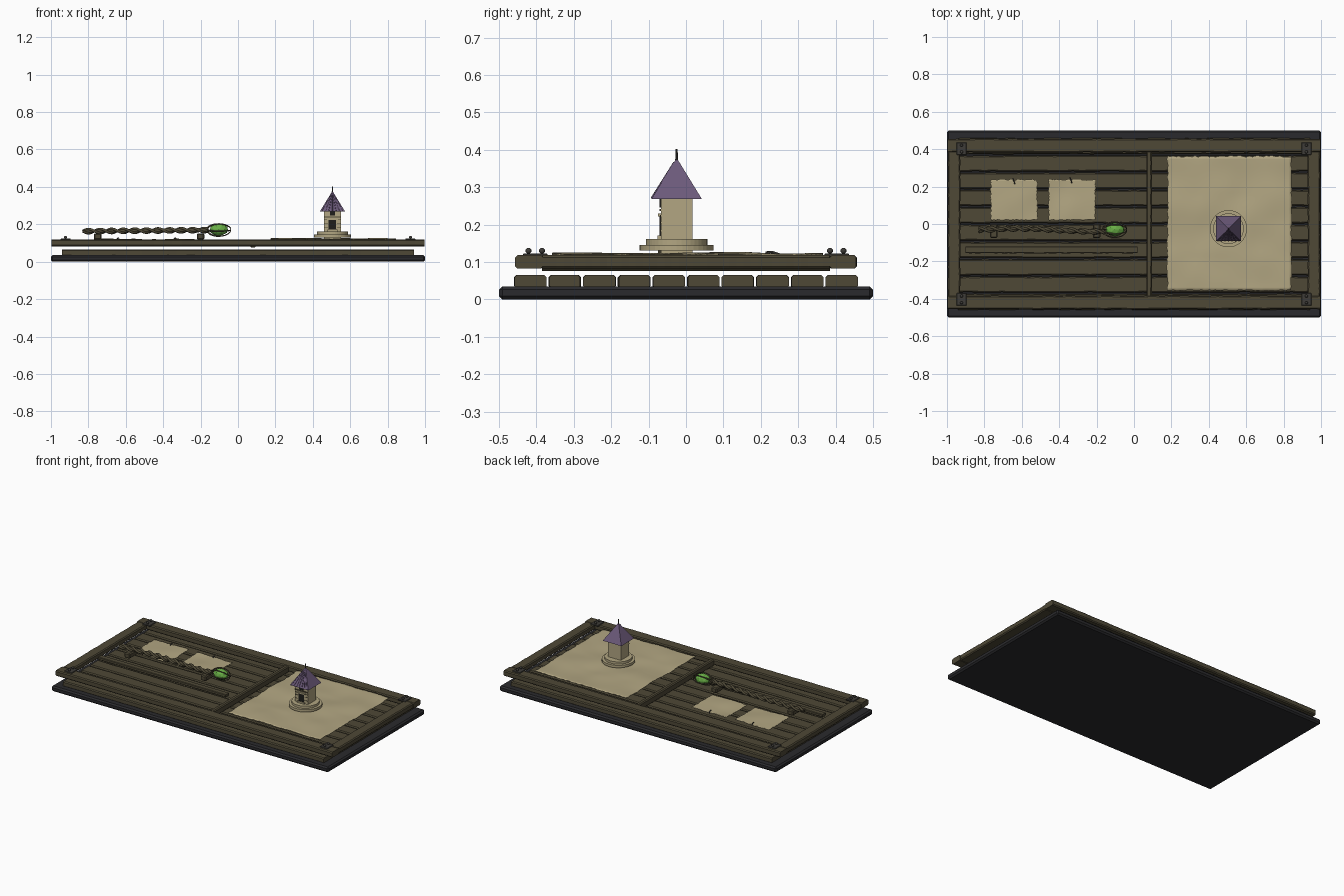
import bpy, bmesh, math, random
from mathutils import Vector, noise

if "Cube" in bpy.data.objects:
    bpy.data.objects.remove(bpy.data.objects["Cube"])
random.seed(4)

def srgb(r, g, b):
    f = lambda c: (c / 255 / 12.92) if c < 11 else ((c / 255 + 0.055) / 1.055) ** 2.4
    return (f(r), f(g), f(b), 1)

def material(name, *rgb):
    m = bpy.data.materials.new(name)
    m.diffuse_color = srgb(*rgb)
    m.use_nodes = True
    m.node_tree.nodes["Principled BSDF"].inputs["Base Color"].default_value = m.diffuse_color
    return m

WOOD = material("dark wood", 78, 72, 54)
SLATE = material("charcoal", 42, 42, 45)
IRON = material("iron", 62, 60, 56)
SAND = material("parchment", 178, 166, 130)
PURPLE = material("roof purple", 108, 90, 122)
GREEN = material("glowing green", 105, 175, 70)
BLACK = material("dark opening", 30, 29, 27)

def finish(name, bm, mat, smooth=False):
    bmesh.ops.recalc_face_normals(bm, faces=bm.faces)
    me = bpy.data.meshes.new(name)
    bm.to_mesh(me)
    bm.free()
    me.materials.append(mat)
    ob = bpy.data.objects.new(name, me)
    bpy.context.collection.objects.link(ob)
    for p in me.polygons:
        p.use_smooth = smooth
    return ob

def box(name, x, y, z, mat, bevel=0.0):
    bm = bmesh.new()
    bmesh.ops.create_cube(bm, size=1)
    for v in bm.verts:
        v.co = [(a + b) / 2 + c * (b - a) for (a, b), c in zip((x, y, z), v.co)]
    if bevel:
        bmesh.ops.bevel(bm, geom=bm.edges[:], offset=bevel, segments=1, affect='EDGES')
    return finish(name, bm, mat)

def cone(name, c, r1, r2, z0, z1, n, mat, rot=0.0, smooth=False):
    bm = bmesh.new()
    bmesh.ops.create_cone(bm, cap_ends=True, segments=n, radius1=r1, radius2=r2, depth=z1 - z0)
    cs, sn = math.cos(rot), math.sin(rot)
    for v in bm.verts:
        a, b, d = v.co
        v.co = (c[0] + a * cs - b * sn, c[1] + a * sn + b * cs, d + (z0 + z1) / 2)
    return finish(name, bm, mat, smooth)

def timber(name, length, y, z, mat, along='x', cross=0.0, rough=0.003, bevel=0.006):
    """Beam with a chamfered section whose long edges wander a little."""
    (a, b), (y0, y1), (z0, z1), n, k = length, y, z, 40, bevel
    sec = [(y0 + k, z0), (y1 - k, z0), (y1, z0 + k), (y1, z1 - k),
           (y1 - k, z1), (y0 + k, z1), (y0, z1 - k), (y0, z0 + k)]
    mid = (y0 + y1) / 2
    bm, rings = bmesh.new(), []
    for i in range(n + 1):
        t = a + (b - a) * i / n
        w = [random.uniform(0, rough) for _ in range(2)]
        ring = []
        for s, h in sec:
            s += -w[0] if s > mid else w[1]
            ring.append(bm.verts.new((t, s, h) if along == 'x' else (s, t, h)))
        rings.append(ring)
    for p, q in zip(rings, rings[1:]):
        for i in range(8):
            bm.faces.new((p[i], p[(i + 1) % 8], q[(i + 1) % 8], q[i]))
    bm.faces.new(rings[0])
    bm.faces.new(rings[-1])
    return finish(name, bm, mat)

def sheet(name, x, y, z, amp, seed, n=28):
    """Rippled parchment with ragged borders."""
    bm = bmesh.new()
    bmesh.ops.create_grid(bm, x_segments=n, y_segments=n, size=0.5)
    for v in bm.verts:
        u, w = v.co.x, v.co.y
        edge = max(abs(u), abs(w)) > 0.499
        px = (x[0] + x[1]) / 2 + u * (x[1] - x[0])
        py = (y[0] + y[1]) / 2 + w * (y[1] - y[0])
        h = noise.noise(Vector((px * 6, py * 6, seed)))
        j = 0.004 if edge else 0
        v.co = (px + random.uniform(-j, j), py + random.uniform(-j, j), z + amp * h)
    ob = finish(name, bm, SAND, True)
    mod = ob.modifiers.new("thickness", 'SOLIDIFY')
    mod.thickness = 0.003
    return ob

def tube(name, pts, r, mat, radii=None, res=2, cyclic=False):
    cu = bpy.data.curves.new(name, 'CURVE')
    cu.dimensions = '3D'
    cu.bevel_depth = r
    cu.bevel_resolution = res
    cu.use_fill_caps = True
    sp = cu.splines.new('POLY')
    sp.points.add(len(pts) - 1)
    sp.use_cyclic_u = cyclic
    for i, p in enumerate(pts):
        sp.points[i].co = (*p, 1)
        sp.points[i].radius = radii[i] if radii else 1
    cu.materials.append(mat)
    ob = bpy.data.objects.new(name, cu)
    bpy.context.collection.objects.link(ob)
    return ob

# Bottom slab and plank floor
box("bottom_slab", (-1, 1), (-0.5, 0.5), (0, 0.035), SLATE, 0.009)
for i in range(10):
    y = -0.46 + i * 0.0925
    timber("floor_plank", (-0.94, 0.94), (y, y + 0.0875), (0.03, 0.065), WOOD)

# Raised rim, divider and tray strip
for s in (-1, 1):
    timber("long_rail", (-0.998, 0.998), sorted((s * 0.382, s * 0.457)), (0.082, 0.118), WOOD)
    timber("short_rail", (-0.384, 0.384), sorted((s * 0.927, s * 0.997)), (0.082, 0.118), WOOD, 'y')
timber("divider", (-0.385, 0.385), (0.066, 0.096), (0.076, 0.118), WOOD, 'y', rough=0.001)
timber("tray_strip", (-0.9, 0.02), (-0.157, -0.12), (0.1, 0.118), WOOD, rough=0.001, bevel=0.003)

# Corner brackets with rivets
for sx in (-1, 1):
    for sy in (-1, 1):
        cx, cy = sx * 0.922, sy * 0.403
        box("corner_bracket", (cx - 0.027, cx + 0.027), (cy - 0.033, cy + 0.033),
            (0.114, 0.123), IRON, 0.002)
        for d in (-0.018, 0.018):
            bm = bmesh.new()
            bmesh.ops.create_uvsphere(bm, u_segments=12, v_segments=8, radius=0.008)
            bmesh.ops.translate(bm, verts=bm.verts, vec=(cx, cy + d, 0.130))
            finish("rivet", bm, IRON, True)

# Parchments and their pins
sheet("large_map", (0.178, 0.842), (-0.355, 0.362), 0.122, 0.008, 2.0, 44)
for x0, px, py in ((-0.766, -0.64, 0.225), (-0.456, -0.335, 0.23)):
    sheet("small_parchment", (x0, x0 + 0.25), (0.02, 0.237), 0.12, 0.008, x0 * 9)
    tube("pin", [(px - 0.008, py + 0.02, 0.12), (px, py, 0.127), (px + 0.003, py - 0.012, 0.125)], 0.003, IRON)

# Twisted staff: gnarled core plus two winding strands
N = 90
def axis(t):
    return Vector((-0.83 + 0.67 * t, -0.032 + 0.008 * math.sin(5 * t), 0.163 + 0.006 * t))
tube("staff_core", [axis(i / N) for i in range(N + 1)], 0.011, WOOD,
     [0.7 + 0.35 * i / N + random.uniform(-0.12, 0.12) for i in range(N + 1)])
for k in range(2):
    pts = []
    for i in range(N + 1):
        a = 34 * i / N + k * math.pi
        pts.append(axis(i / N) + Vector((0, math.cos(a), math.sin(a))) * 0.011)
    tube("staff_strand", pts, 0.007, WOOD)

# Staff rests
for x in (-0.75, -0.2):
    box("staff_rest", (x - 0.02, x + 0.02), (-0.075, 0.0), (0.118, 0.152), WOOD, 0.006)

# Orb held by claws
O = Vector((-0.102, -0.03, 0.172))
bm = bmesh.new()
bmesh.ops.create_icosphere(bm, subdivisions=2, radius=1)
for v in bm.verts:
    v.co = O + Vector((v.co.x * 0.05, v.co.y * 0.036, v.co.z * 0.034))
finish("orb", bm, GREEN)
for k in range(5):
    a = k * math.tau / 5 + 0.9
    pts = []
    for i in range(13):
        s = math.pi * (1 - i / 12)
        pts.append(O + Vector((0.064 * math.cos(s), 0.043 * math.sin(s) * math.cos(a),
                               0.036 * math.sin(s) * math.sin(a))))
    tube("orb_claw", pts, 0.004, WOOD, [1.3 - 0.8 * i / 12 for i in range(13)])

# Model tower: round steps, square body
T = (0.505, -0.025)
cone("tower_step_low", T, 0.099, 0.099, 0.130, 0.146, 40, SAND)
cone("tower_step_high", T, 0.082, 0.082, 0.146, 0.161, 40, SAND)
X, Y = T
box("tower_body", (X - 0.046, X + 0.046), (Y - 0.042, Y + 0.042), (0.115, 0.275), SAND)

# Dark details on the tower front
F = Y - 0.042
def plate(name, x, z, mat, d=0.004):
    return box(name, (X + x[0], X + x[1]), (F - d, F + 0.002), z, mat)
plate("door", (-0.02, 0.02), (0.165, 0.225), BLACK)
plate("door_lintel", (-0.03, 0.03), (0.222, 0.23), SAND, 0.008)
plate("door_sill", (-0.026, 0.026), (0.161, 0.171), SAND, 0.009)
plate("upper_band", (-0.046, 0.046), (0.236, 0.242), WOOD)
plate("upper_window", (-0.014, 0.014), (0.246, 0.268), BLACK)
for s in (-1, 1):
    for z in (0.182, 0.204, 0.222):
        plate("stone_seam", sorted((s * 0.024, s * 0.046)), (z, z + 0.003), WOOD, 0.002)

# Pyramid roof with ribs on the front slope, and a spire
h = 0.067
cone("roof", T, h * math.sqrt(2), 0.002, 0.269, 0.376, 4, PURPLE, math.pi / 4)
for i in range(-3, 4):
    x = i * 0.019
    tube("roof_rib", [(X + x, Y - h, 0.271), (X + x * 0.1, Y - 0.007, 0.366)], 0.0022, PURPLE, res=0)
cone("spire", T, 0.004, 0.0025, 0.37, 0.402, 8, IRON)
